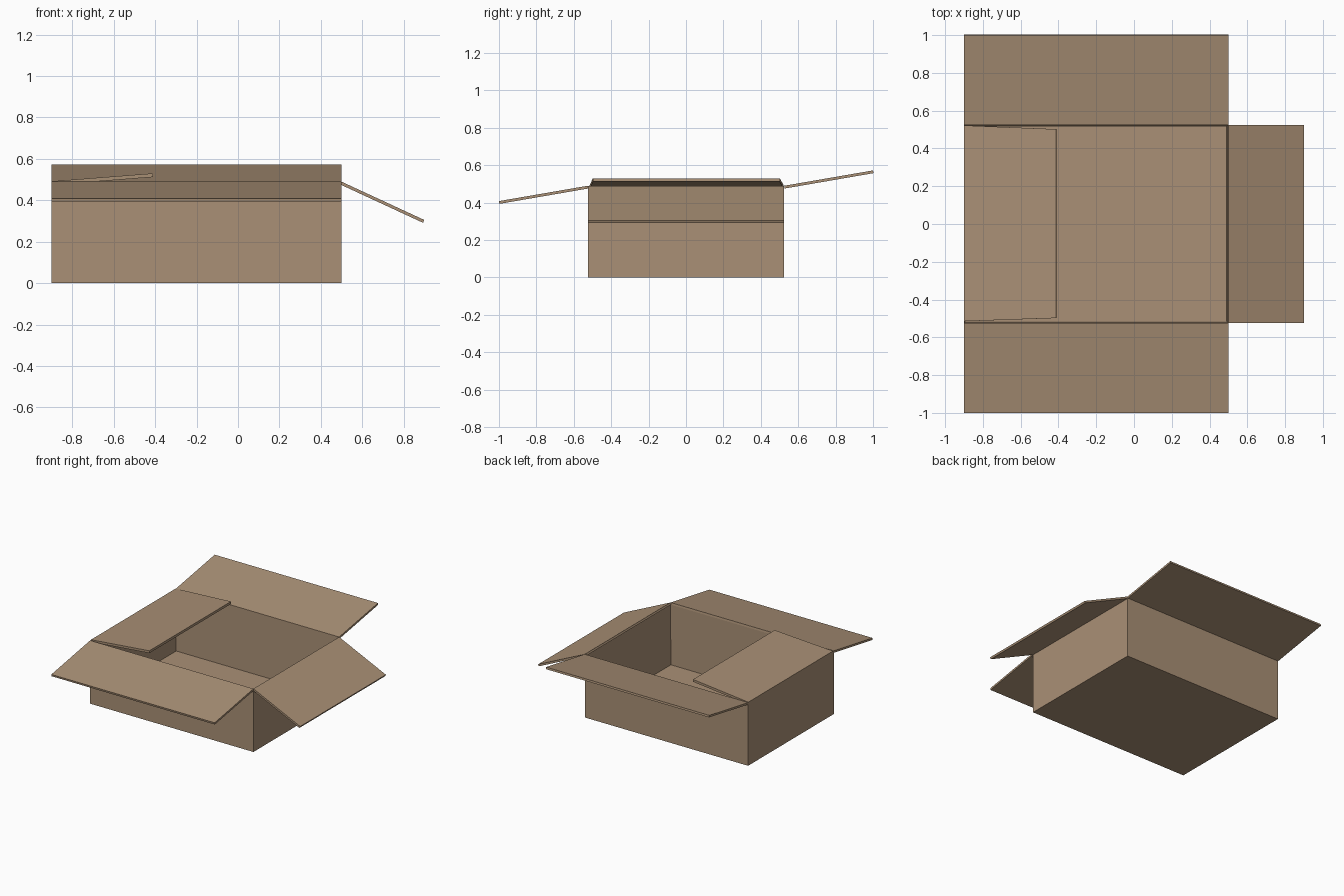
import bpy, bmesh
from mathutils import Vector

if "Cube" in bpy.data.objects:
    bpy.data.objects.remove(bpy.data.objects["Cube"])

card = bpy.data.materials.new("cardboard_brown")
card.diffuse_color = (0.40, 0.28, 0.18, 1)
card.use_nodes = True
card.node_tree.nodes["Principled BSDF"].inputs["Base Color"].default_value = card.diffuse_color

X0, X1, Y, H, T = -0.9, 0.5, 0.525, 0.49, 0.013   # box extents and board thickness


def finish(name, bm):
    bmesh.ops.recalc_face_normals(bm, faces=bm.faces)
    me = bpy.data.meshes.new(name)
    bm.to_mesh(me)
    bm.free()
    me.materials.append(card)
    ob = bpy.data.objects.new(name, me)
    bpy.context.collection.objects.link(ob)
    return ob


# Open box: a solid block whose top is inset and pushed down to the floor
bm = bmesh.new()
bmesh.ops.create_cube(bm, size=1)
for v in bm.verts:
    v.co = Vector(((X0 + X1) / 2 + v.co.x * (X1 - X0), v.co.y * 2 * Y, (v.co.z + 0.5) * H))
top = max(bm.faces, key=lambda f: f.calc_center_median().z)
bmesh.ops.inset_region(bm, faces=[top], thickness=T)
for v in top.verts:
    v.co.z = T
finish("box_body", bm)


def flap(name, a, b, c, d, thick=0.015):
    """Flat board: a-b is the hinge edge, c-d the free edge (top side)."""
    a, b, c, d = map(Vector, (a, b, c, d))
    n = (b - a).cross(d - a).normalized()
    if n.z < 0:
        n = -n
    bm = bmesh.new()
    up = [bm.verts.new(p) for p in (a, b, c, d)]
    low = [bm.verts.new(p - n * thick) for p in (a, b, c, d)]
    bm.faces.new(up)
    bm.faces.new(low[::-1])
    for i in range(4):
        j = (i + 1) % 4
        bm.faces.new((up[i], low[i], low[j], up[j]))
    return finish(name, bm)


# Long flaps: the front one droops, the back one lifts
for name, s, z in (("front_flap", -1, 0.408), ("back_flap", 1, 0.572)):
    flap(name, (X0, s * Y, H), (X1, s * Y, H), (X1, s, z), (X0, s, z))

# Short flaps: right hangs outward, left folds inward over the opening
flap("right_flap", (X1, -Y, H), (X1, Y, H), (0.9, Y, 0.305), (0.9, -Y, 0.305))
flap("left_flap", (X0, -0.515, H + 0.002), (X0, 0.522, H + 0.002),
     (-0.412, 0.502, 0.53), (-0.412, -0.498, 0.53), 0.018)
